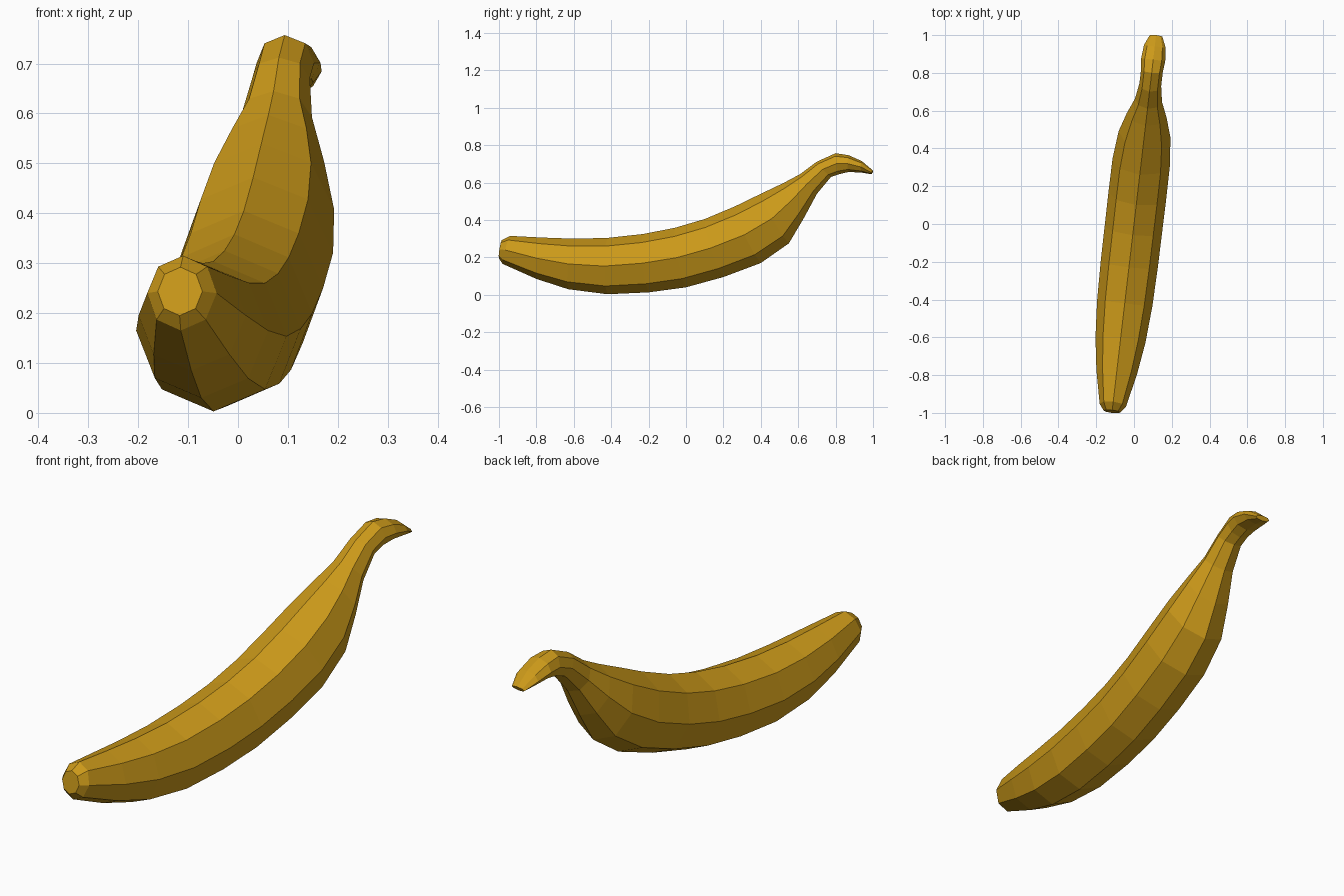
import bpy, bmesh, math
from mathutils import Vector

SIDES = 8
SLOPE = 0.117  # the fruit lies at a slight angle: x drifts along y

# Rings from blossom end to stem: top y, top z, bottom y, bottom z, half width
RINGS = [
    (-0.985, 0.292, -1.00, 0.195, 0.045),
    (-0.94, 0.315, -0.98, 0.165, 0.070),
    (-0.77, 0.306, -0.80, 0.085, 0.108),
    (-0.60, 0.300, -0.63, 0.030, 0.133),
    (-0.42, 0.304, -0.42, 0.003, 0.147),
    (-0.23, 0.325, -0.20, 0.013, 0.152),
    (-0.06, 0.358, 0.00, 0.040, 0.153),
    (0.10, 0.405, 0.20, 0.095, 0.154),
    (0.26, 0.472, 0.40, 0.170, 0.153),
    (0.40, 0.540, 0.55, 0.275, 0.138),
    (0.52, 0.597, 0.63, 0.410, 0.106),
    (0.61, 0.645, 0.70, 0.540, 0.072),
    (0.70, 0.712, 0.775, 0.630, 0.058),
    (0.80, 0.757, 0.82, 0.645, 0.058),
    (0.87, 0.746, 0.87, 0.657, 0.064),
    (0.94, 0.715, 0.94, 0.653, 0.058),
    (1.00, 0.664, 0.99, 0.645, 0.034),
]

# Banana body: octagonal rings bridged into flat faces
bm = bmesh.new()
side = Vector((1, -SLOPE, 0)).normalized()
loops = []
for yt, zt, yb, zb, w in RINGS:
    top = Vector((yt * SLOPE, yt, zt))
    bottom = Vector((yb * SLOPE, yb, zb))
    mid, up = (top + bottom) / 2, (top - bottom) / 2
    loop = []
    for i in range(SIDES):
        a = 2 * math.pi * i / SIDES
        loop.append(bm.verts.new(mid + up * math.cos(a) + side * w * math.sin(a)))
    loops.append(loop)
for a, b in zip(loops, loops[1:]):
    for i in range(SIDES):
        j = (i + 1) % SIDES
        bm.faces.new((a[i], a[j], b[j], b[i]))

# Closed ends
bm.faces.new(loops[0])
bm.faces.new(loops[-1])
bmesh.ops.recalc_face_normals(bm, faces=bm.faces)

mesh = bpy.data.meshes.new("banana")
bm.to_mesh(mesh)
bm.free()
banana = bpy.data.objects.new("banana", mesh)
bpy.context.collection.objects.link(banana)

# Yellow peel
peel = bpy.data.materials.new("yellow_peel")
peel.diffuse_color = (0.60, 0.32, 0.01, 1)
mesh.materials.append(peel)
